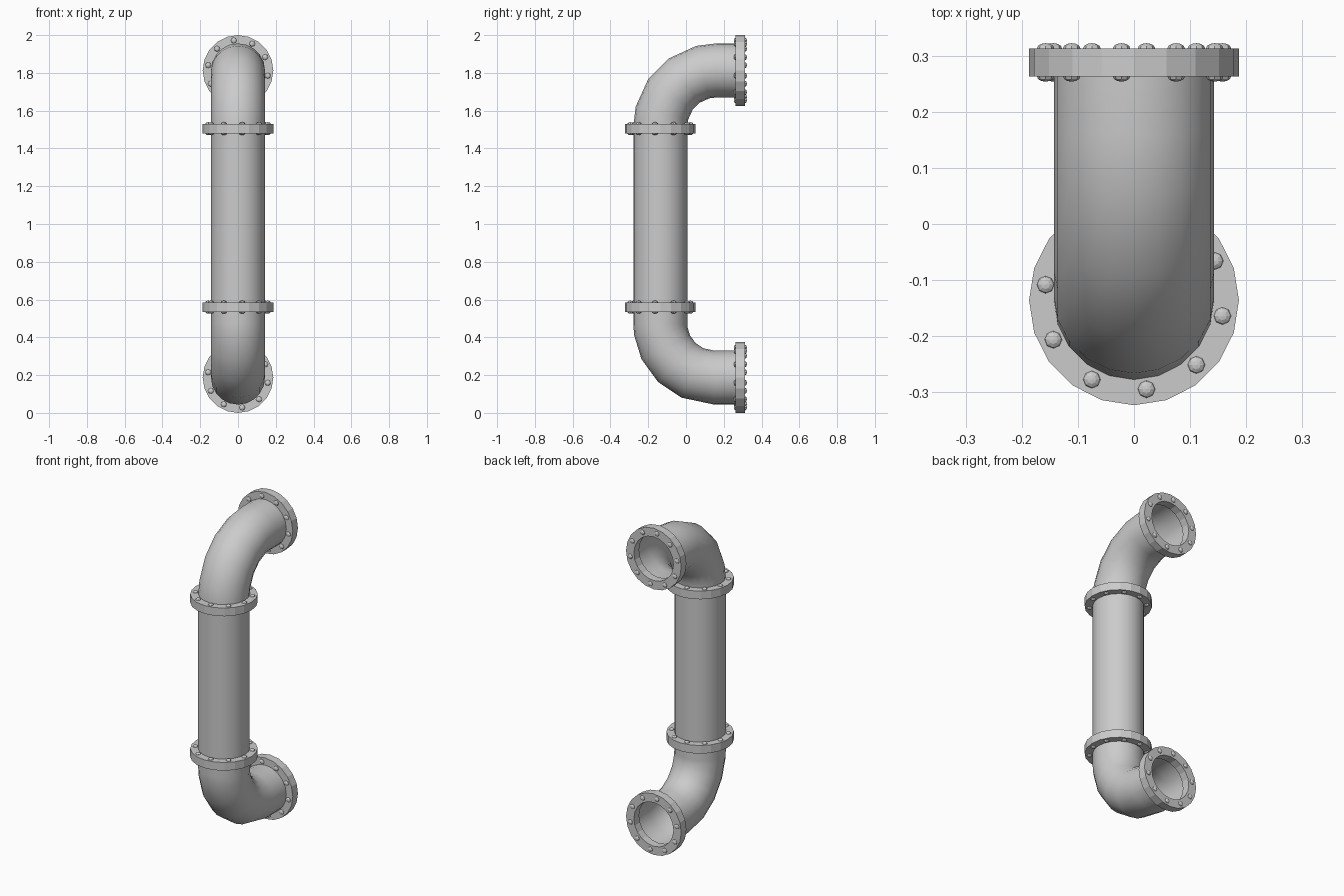
import bpy, bmesh
from math import sin, cos, radians, pi
from mathutils import Matrix, Vector

if "Cube" in bpy.data.objects:
    bpy.data.objects.remove(bpy.data.objects["Cube"])

AXIS_Y = -0.136          # vertical pipe axis
R = 0.143                # pipe radius
FLANGE_R = 0.187
HOLE_R = 0.134
LOW_Z, TOP_Z = 0.187, 1.813
SIDES = 20


def finish(name, bm, smooth=None):
    bmesh.ops.recalc_face_normals(bm, faces=bm.faces)
    mesh = bpy.data.meshes.new(name)
    bm.to_mesh(mesh)
    bm.free()
    ob = bpy.data.objects.new(name, mesh)
    bpy.context.collection.objects.link(ob)
    if smooth:
        bpy.ops.object.select_all(action='DESELECT')
        ob.select_set(True)
        bpy.context.view_layer.objects.active = ob
        bpy.ops.object.shade_smooth_by_angle(angle=radians(smooth))
    return ob


def bridge(bm, a, b):
    n = len(a)
    for i in range(n):
        bm.faces.new((a[i], a[(i + 1) % n], b[(i + 1) % n], b[i]))


def pipe(name, path, smooth):
    """Open tube through (y, z, tilt) stations; tilt turns +z towards +y."""
    bm = bmesh.new()
    rings = []
    for y, z, tilt in path:
        across = Vector((0, cos(tilt), -sin(tilt)))
        rings.append([bm.verts.new(Vector((0, y, z)) + R * (Vector((1, 0, 0)) * cos(a) + across * sin(a)))
                      for a in (2 * pi * i / SIDES for i in range(SIDES))])
    for a, b in zip(rings, rings[1:]):
        bridge(bm, a, b)
    return finish(name, bm, smooth)


def elbow(name, start_z, end_z, up, bend, angles):
    cy = AXIS_Y + bend
    cz = end_z - up * bend
    path = [(AXIS_Y, start_z, 0)]
    for d in angles:
        t = radians(d)
        path.append((cy - bend * cos(t), cz + up * bend * sin(t), up * t))
    path.append((0.285, end_z, up * pi / 2))
    return pipe(name, path, 30)


def flange(name, matrix, thick=0.05):
    """Bolted ring centred on the local z axis."""
    bm = bmesh.new()
    loops = []
    for r, z in ((HOLE_R, -thick / 2), (FLANGE_R, -thick / 2), (FLANGE_R, thick / 2), (HOLE_R, thick / 2)):
        loops.append([bm.verts.new((r * cos(2 * pi * i / SIDES), r * sin(2 * pi * i / SIDES), z))
                      for i in range(SIDES)])
    for i in range(4):
        bridge(bm, loops[i], loops[(i + 1) % 4])
    bm.transform(matrix)
    finish(name, bm)

    # domed bolt heads on both faces
    bm = bmesh.new()
    for k in range(10):
        a = radians(26 + 36 * k)
        for side in (-1, 1):
            m = Matrix.Translation((0.16 * cos(a), 0.16 * sin(a), side * thick / 2)) @ Matrix.Diagonal((1, 1, 0.6, 1))
            bmesh.ops.create_uvsphere(bm, u_segments=8, v_segments=6, radius=0.0155, matrix=m)
    bm.transform(matrix)
    finish(name + "_bolts", bm)


# pipe run
pipe("straight_pipe", [(AXIS_Y, 0.56, 0), (AXIS_Y, 1.505, 0)], 30)
elbow("upper_elbow", 1.505, TOP_Z, 1, 0.297, (0, 14, 35, 55, 76, 90))
elbow("lower_elbow", 0.56, LOW_Z, -1, 0.285, (0, 8, 26, 46, 66, 90))

# joint flanges
for label, z in (("lower", 0.56), ("upper", 1.505)):
    flange(label + "_joint_flange", Matrix.Translation((0, AXIS_Y, z)))

# wall flanges: local z becomes -y so local y points up
for label, z in (("lower", LOW_Z), ("upper", TOP_Z)):
    flange(label + "_end_flange", Matrix.Translation((0, 0.288, z)) @ Matrix.Rotation(pi / 2, 4, 'X'))
